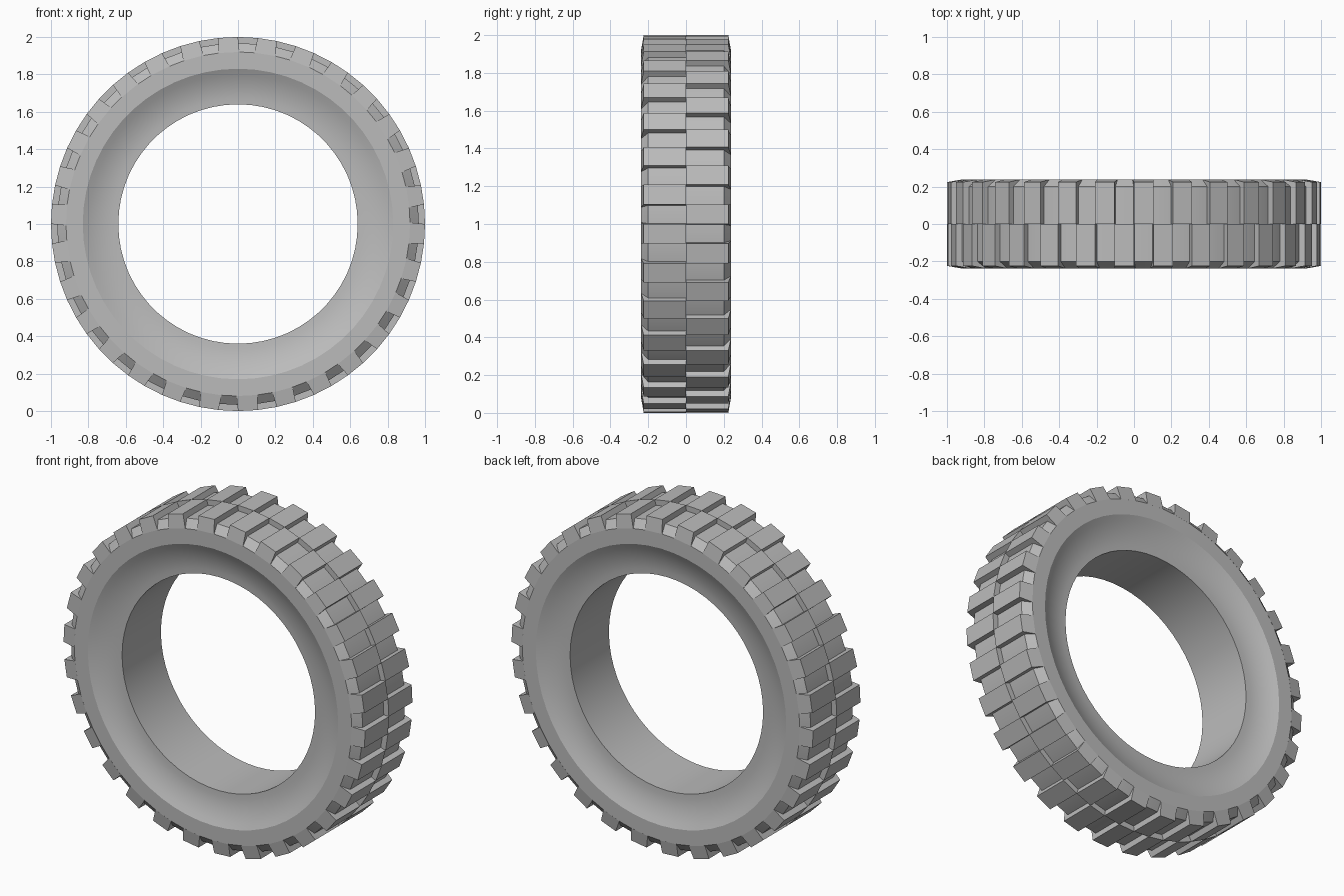
import bpy, bmesh
from math import sin, cos, radians

cube = bpy.data.objects.get("Cube")
if cube:
    bpy.data.objects.remove(cube, do_unlink=True)

rubber = bpy.data.materials.new("grey rubber")
rubber.use_nodes = True
colour = (0.5, 0.5, 0.5, 1)
rubber.diffuse_color = colour
rubber.node_tree.nodes["Principled BSDF"].inputs["Base Color"].default_value = colour

OUTER, FLOOR, SHOULDER, RIM, BORE = 1.0, 0.967, 0.92, 0.83, 0.64
HALF, DISH = 0.237, 0.053
SEGMENTS, LUGS = 60, 30


def polar(angle, r, y):
    """Point on the wheel, angle in degrees clockwise from the top."""
    a = radians(angle)
    return (r * sin(a), y, OUTER + r * cos(a))


def finish(bm, name):
    bmesh.ops.recalc_face_normals(bm, faces=bm.faces)
    mesh = bpy.data.meshes.new(name)
    bm.to_mesh(mesh)
    bm.free()
    mesh.materials.append(rubber)
    obj = bpy.data.objects.new(name, mesh)
    bpy.context.collection.objects.link(obj)
    bpy.ops.object.select_all(action='DESELECT')
    obj.select_set(True)
    bpy.context.view_layer.objects.active = obj
    return obj


# Tyre body: half profile as (y, radius) from tread to bore, mirrored and revolved
half = [(0.2, FLOOR), (HALF, SHOULDER), (HALF, RIM)]
for i in range(1, 7):
    t = 1 - i / 6
    half.append((HALF - DISH * (1 - t * t), BORE + (RIM - BORE) * t))
profile = half + [(-y, r) for y, r in reversed(half)]

bm = bmesh.new()
rings = [[bm.verts.new(polar(s * 360 / SEGMENTS, r, y)) for y, r in profile]
         for s in range(SEGMENTS)]
n = len(profile)
for s in range(SEGMENTS):
    a, b = rings[s], rings[(s + 1) % SEGMENTS]
    for i in range(n):
        j = (i + 1) % n
        bm.faces.new((a[i], a[j], b[j], b[i]))
body = finish(bm, "tyre_body")
bpy.ops.object.shade_smooth_by_angle(angle=radians(20))

# Tread lugs: (y, radius, half angle) section, flared a little at the foot
section = [(0, 0.95, 3.2), (0, OUTER, 3), (0.224, OUTER, 3),
           (HALF + 0.001, SHOULDER, 3.5), (0.2, 0.95, 3.2)]


def tread_row(name, side, start):
    bm = bmesh.new()
    for k in range(LUGS):
        mid = start + k * 360 / LUGS
        lo = [bm.verts.new(polar(mid - w, r, side * y)) for y, r, w in section]
        hi = [bm.verts.new(polar(mid + w, r, side * y)) for y, r, w in section]
        bm.faces.new(lo)
        bm.faces.new(hi)
        for i in range(len(section)):
            j = (i + 1) % len(section)
            bm.faces.new((lo[i], lo[j], hi[j], hi[i]))
    return finish(bm, name)


# The two rows are staggered by half a pitch
tread_row("front_tread_lugs", -1, 9)
tread_row("back_tread_lugs", 1, 3)
